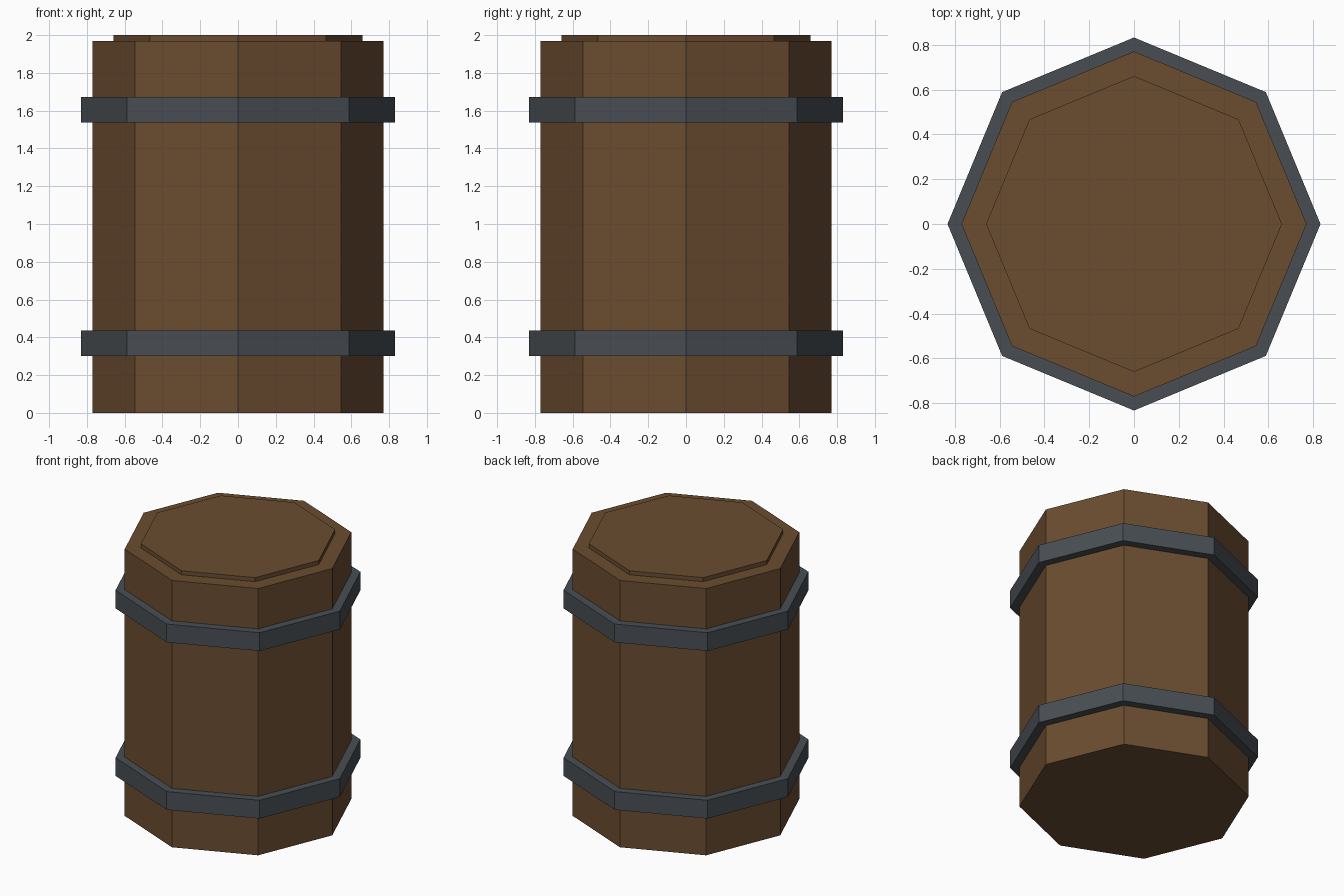
import bpy

if "Cube" in bpy.data.objects:
    bpy.data.objects.remove(bpy.data.objects["Cube"])

SIDES = 8


def material(name, rgb):
    mat = bpy.data.materials.new(name)
    mat.diffuse_color = (*rgb, 1.0)
    mat.use_nodes = True
    mat.node_tree.nodes["Principled BSDF"].inputs["Base Color"].default_value = mat.diffuse_color
    return mat


def prism(name, radius, bottom, top, mat):
    """Flat-faced octagonal prism with corners on the x and y axes."""
    bpy.ops.mesh.primitive_cylinder_add(
        vertices=SIDES, radius=radius, depth=top - bottom,
        location=(0, 0, (bottom + top) / 2))
    obj = bpy.context.object
    obj.name = name
    obj.data.materials.append(mat)
    return obj


wood = material("brown_wood", (0.147, 0.073, 0.030))
iron = material("dark_iron", (0.065, 0.076, 0.087))

# Barrel body and raised lid
prism("barrel_body", 0.77, 0.0, 1.97, wood)
prism("lid", 0.66, 1.96, 2.0, wood)

# Metal hoops
for name, bottom in (("lower_hoop", 0.30), ("upper_hoop", 1.537)):
    prism(name, 0.832, bottom, bottom + 0.135, iron)
